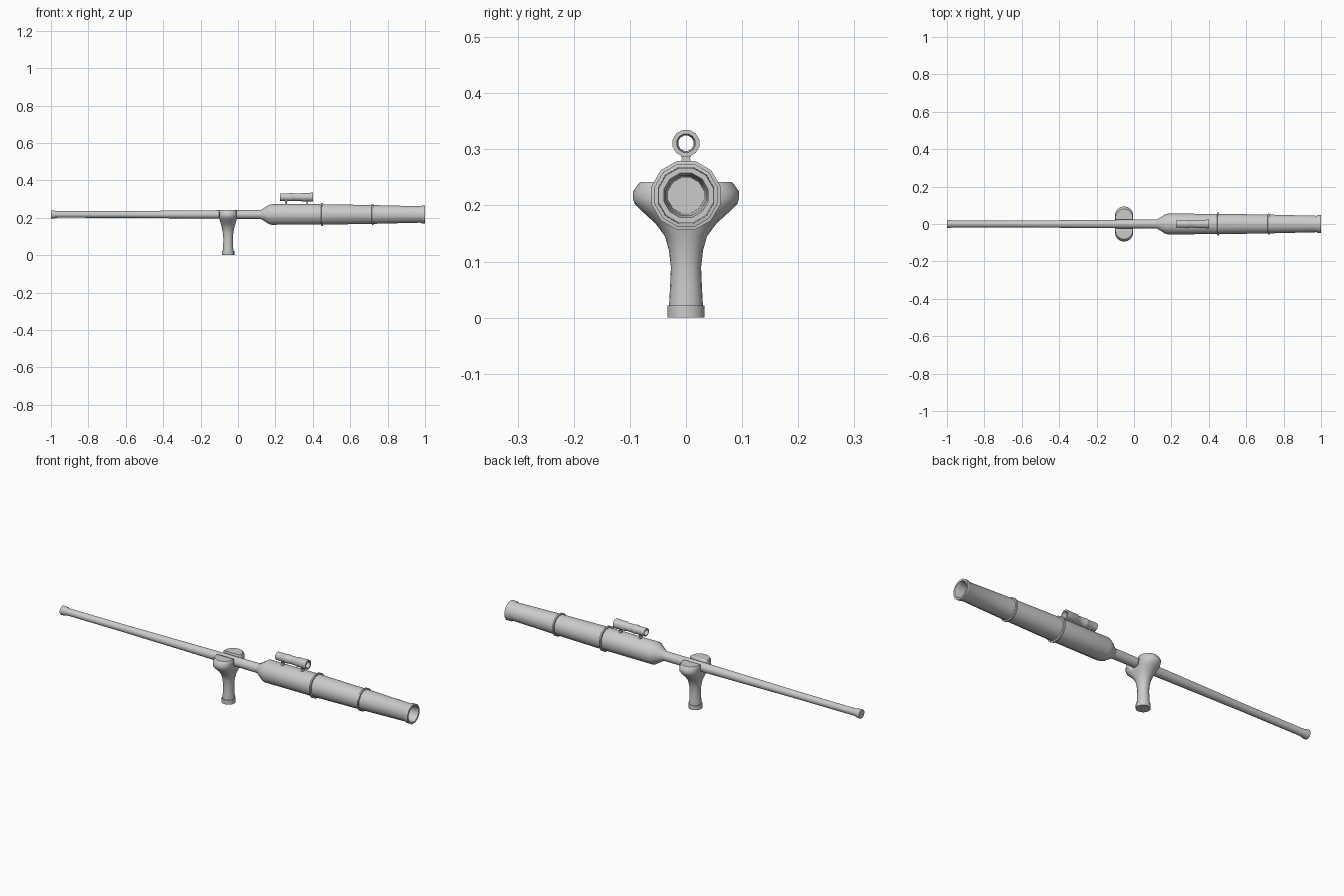
import bpy, bmesh, math
from mathutils import Vector

if "Cube" in bpy.data.objects:
    bpy.data.objects.remove(bpy.data.objects["Cube"])

AXIS_Z = 0.218


def finish(name, bm, angle=40):
    bmesh.ops.recalc_face_normals(bm, faces=bm.faces)
    me = bpy.data.meshes.new(name)
    bm.to_mesh(me)
    bm.free()
    ob = bpy.data.objects.new(name, me)
    bpy.context.collection.objects.link(ob)
    bpy.ops.object.select_all(action='DESELECT')
    ob.select_set(True)
    bpy.context.view_layer.objects.active = ob
    bpy.ops.object.shade_smooth_by_angle(angle=math.radians(angle))
    return ob


def loft(name, rings, closed=False, angle=40):
    """Skin a row of point rings; cap the ends unless the row closes on itself."""
    bm = bmesh.new()
    loops = [[bm.verts.new(p) for p in ring] for ring in rings]
    n = len(loops[0])
    pairs = list(zip(loops, loops[1:]))
    if closed:
        pairs.append((loops[-1], loops[0]))
    for a, b in pairs:
        for i in range(n):
            j = (i + 1) % n
            bm.faces.new((a[i], a[j], b[j], b[i]))
    if not closed:
        bm.faces.new(loops[0])
        bm.faces.new(loops[-1])
    return finish(name, bm, angle)


def lathe_x(name, profile, z=AXIS_Z, sides=12, closed=False):
    """Revolve (x, radius) points round a lengthwise axis, flats at top and sides."""
    angs = [math.tau * (i + 0.5) / sides for i in range(sides)]
    rings = [[(x, r * math.cos(a), z + r * math.sin(a)) for a in angs]
             for x, r in profile]
    return loft(name, rings, closed)


# Long thin rear tube with flared end
lathe_x("rear_tube", [(-1, 0.023), (-0.99, 0.023), (-0.965, 0.018), (-0.6, 0.0185),
                      (-0.58, 0.019), (-0.1, 0.0235), (0.14, 0.0245)])

# Thick front barrel with hollow muzzle
lathe_x("barrel", [(0.12, 0.024), (0.135, 0.033), (0.165, 0.053), (0.18, 0.057),
                   (0.45, 0.0565), (0.72, 0.052), (0.975, 0.0455), (0.985, 0.0505),
                   (1.0, 0.0505), (1.0, 0.041), (0.985, 0.037), (0.86, 0.033)])

# Raised bands round the barrel
for i, (x, r) in enumerate([(0.45, 0.0635), (0.72, 0.058)]):
    lathe_x(f"barrel_band_{i + 1}", [(x - 0.006, r - 0.009), (x - 0.004, r),
                                     (x + 0.004, r), (x + 0.006, r - 0.009)])

# Open sighting tube
lathe_x("sight_tube", [(0.225, 0.0205), (0.275, 0.0205), (0.28, 0.0225), (0.29, 0.0225),
                       (0.295, 0.0205), (0.335, 0.0205), (0.34, 0.0235), (0.385, 0.0235),
                       (0.39, 0.0245), (0.4, 0.0245), (0.4, 0.017), (0.385, 0.014),
                       (0.24, 0.014), (0.225, 0.016)],
        z=0.311, closed=True)

# Sight mounts, waisted posts
for i, x in enumerate((0.257, 0.37)):
    rings = [[(x + sx * 0.005, sy * w, z) for sx, sy in
              ((-1, -1), (1, -1), (1, 1), (-1, 1))]
             for z, w in ((0.265, 0.012), (0.277, 0.01), (0.284, 0.007), (0.294, 0.012))]
    loft(f"sight_mount_{i + 1}", rings)


# Stand: rounded slot sections (z, half width x, half width y)
def stadium(z, rx, ry, cx=-0.053, n=16):
    off = max(ry - rx, 0)
    pts = []
    for k in range(2):
        for i in range(n // 2 + 1):
            a = math.pi * (k + i / (n // 2))
            shift = off if k == 0 else -off
            pts.append((cx + rx * math.cos(a), shift * 1.0 + min(rx, ry) * math.sin(a)
                        + (0.0004 if k == 0 else -0.0004), z))
    return pts


stand = loft("forked_stand", [stadium(*s) for s in (
    (0.018, 0.029, 0.030), (0.055, 0.026, 0.028), (0.09, 0.0255, 0.0265),
    (0.12, 0.028, 0.030), (0.145, 0.033, 0.037), (0.168, 0.039, 0.054),
    (0.187, 0.045, 0.075), (0.203, 0.048, 0.091), (0.212, 0.0485, 0.094),
    (0.225, 0.0485, 0.094), (0.238, 0.048, 0.085), (0.242, 0.046, 0.081))])
loft("stand_foot", [stadium(z, 0.033, 0.033) for z in (0, 0.022)])

# U-shaped channel through the fork
u = [(0.025, 0.3), (-0.025, 0.3)] + [
    (0.025 * math.cos(a), AXIS_Z + 0.025 * math.sin(a))
    for a in (math.pi + math.pi * i / 8 for i in range(9))]
cutter = loft("channel_cutter", [[(x, y, z) for y, z in u] for x in (-0.2, 0.1)])
cutter.hide_render = True
cutter.hide_set(True)
cut = stand.modifiers.new("channel", 'BOOLEAN')
cut.operation = 'DIFFERENCE'
cut.solver = 'EXACT'
cut.object = cutter
